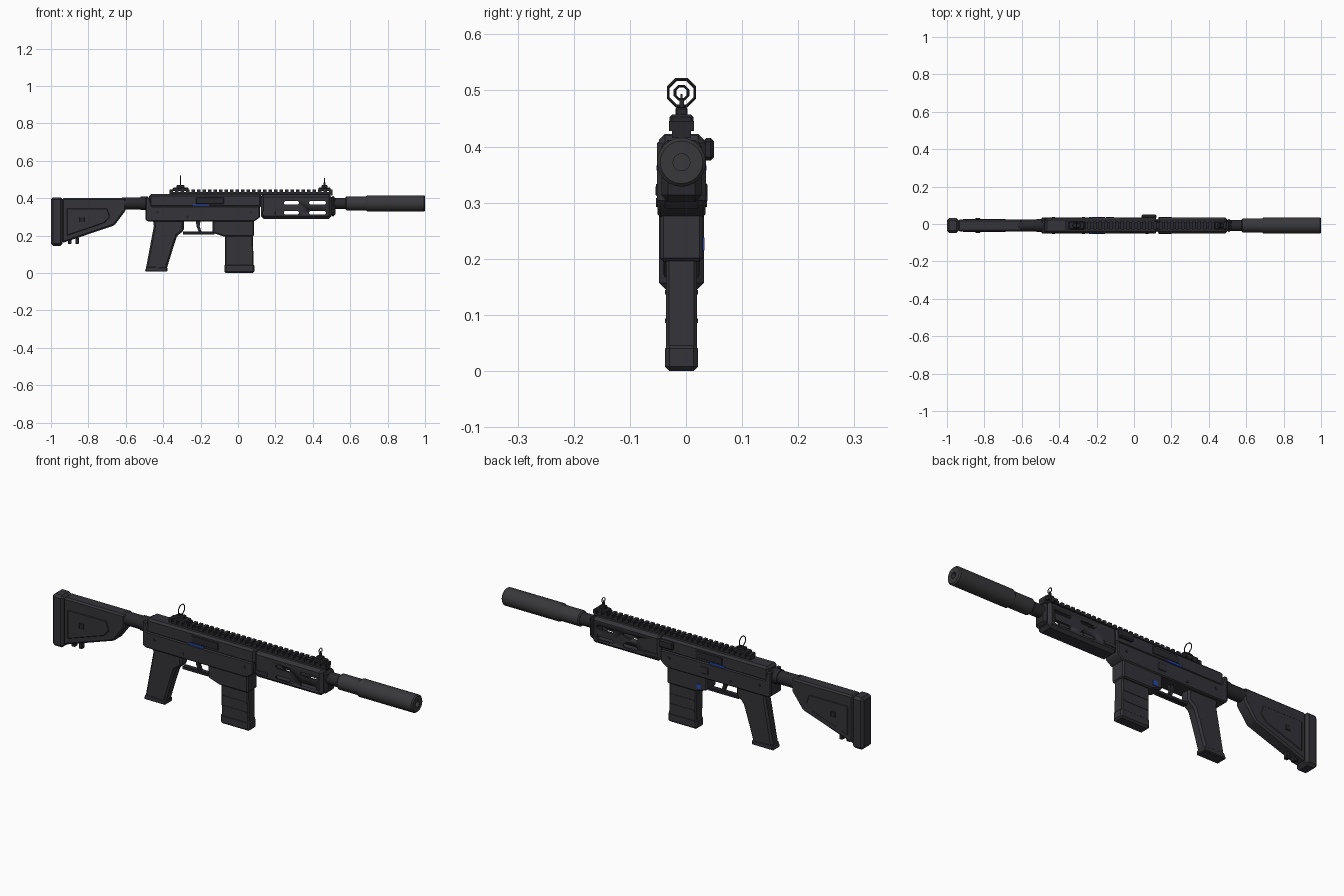
import bpy, bmesh, math
from mathutils import Matrix, Vector

if "Cube" in bpy.data.objects:
    bpy.data.objects.remove(bpy.data.objects["Cube"])

CY = -0.008      # centre plane of the body
AXIS = 0.372     # height of the barrel axis


def material(name, rgb):
    m = bpy.data.materials.new(name)
    m.diffuse_color = (*rgb, 1)
    m.use_nodes = True
    m.node_tree.nodes["Principled BSDF"].inputs["Base Color"].default_value = m.diffuse_color
    return m


BODY = material("charcoal", (0.034, 0.034, 0.041))
DARK = material("near_black", (0.022, 0.022, 0.026))
STEEL = material("dark_grey", (0.040, 0.040, 0.043))
BLUE = material("blue", (0.02, 0.07, 0.42))


def finish(name, bm, mat, bevel=0.0):
    bmesh.ops.recalc_face_normals(bm, faces=bm.faces[:])
    me = bpy.data.meshes.new(name)
    bm.to_mesh(me)
    bm.free()
    ob = bpy.data.objects.new(name, me)
    bpy.context.collection.objects.link(ob)
    me.materials.append(mat)
    bpy.ops.object.select_all(action='DESELECT')
    ob.select_set(True)
    bpy.context.view_layer.objects.active = ob
    if bevel:
        mod = ob.modifiers.new("edge", 'BEVEL')
        mod.width, mod.segments = bevel, 1
        mod.limit_method, mod.angle_limit = 'ANGLE', math.radians(30)
        bpy.ops.object.modifier_apply(modifier=mod.name)
    bpy.ops.object.shade_smooth_by_angle(angle=math.radians(30))
    return ob


def add_box(bm, x, y, z):
    """Box from (min, max) ranges."""
    r = (x, y, z)
    mid = Vector([(a + b) / 2 for a, b in r])
    size = [b - a for a, b in r]
    bmesh.ops.create_cube(bm, size=1, matrix=Matrix.Translation(mid) @ Matrix.Diagonal((*size, 1)))


def box(name, x, half, z, mat=BODY, bevel=0.0):
    bm = bmesh.new()
    add_box(bm, x, (CY - half, CY + half), z)
    return finish(name, bm, mat, bevel)


def side_box(name, x, z, y_in, y_out, side, mat=BODY, bevel=0.0):
    """Box on one flank, side -1 is front and +1 is back."""
    bm = bmesh.new()
    add_box(bm, x, sorted((CY + side * y_in, CY + side * y_out)), z)
    return finish(name, bm, mat, bevel)


def profile(name, pts, y0, y1, mat=BODY, bevel=0.0):
    """Side outline in x, z extruded across y."""
    bm = bmesh.new()
    f = bm.faces.new([bm.verts.new((x, y0, z)) for x, z in pts])
    ext = bmesh.ops.extrude_face_region(bm, geom=[f])
    vs = [v for v in ext['geom'] if isinstance(v, bmesh.types.BMVert)]
    bmesh.ops.translate(bm, verts=vs, vec=(0, y1 - y0, 0))
    return finish(name, bm, mat, bevel)


def lathe(name, pts, mat, seg=24):
    """Outline of (x, radius) turned around the barrel axis."""
    bm = bmesh.new()
    vs = [bm.verts.new((x, CY, AXIS + r)) for x, r in pts]
    es = [bm.edges.new(p) for p in zip(vs, vs[1:])]
    bmesh.ops.spin(bm, geom=vs + es, cent=(0, CY, AXIS), axis=(1, 0, 0), angle=math.tau, steps=seg)
    bmesh.ops.remove_doubles(bm, verts=bm.verts[:], dist=1e-5)
    return finish(name, bm, mat)


def pin(name, x, z, r, half, mat=DARK):
    bm = bmesh.new()
    bmesh.ops.create_cone(bm, cap_ends=True, segments=12, radius1=r, radius2=r, depth=half * 2,
                          matrix=Matrix.Translation((x, CY, z)) @ Matrix.Rotation(math.pi / 2, 4, 'X'))
    return finish(name, bm, mat)


def cut(ob, cutter):
    mod = ob.modifiers.new("cut", 'BOOLEAN')
    mod.operation, mod.solver, mod.object = 'DIFFERENCE', 'EXACT', cutter
    bpy.context.view_layer.objects.active = ob
    bpy.ops.object.modifier_apply(modifier=mod.name)
    bpy.data.objects.remove(cutter)


# Stock: butt pad, body and raised side panels
box("butt_pad", (-1.0, -0.938), 0.04, (0.145, 0.405), BODY, 0.012)
profile("stock_body", [(-0.94, 0.40), (-0.60, 0.40), (-0.60, 0.335), (-0.66, 0.255), (-0.94, 0.16)],
        CY - 0.032, CY + 0.032, BODY, 0.008)
for s, tag in ((-1, "front"), (1, "back")):
    y = sorted((CY + s * 0.030, CY + s * 0.0355))
    profile("stock_panel_" + tag, [(-0.915, 0.345), (-0.70, 0.345), (-0.685, 0.30), (-0.715, 0.268),
                                   (-0.915, 0.20)], *y, BODY, 0.003)
    side_box("stock_button_" + tag, (-0.848, -0.822), (0.272, 0.298), 0.03, 0.039, s, DARK, 0.002)
for x in (-0.90, -0.86):
    box("stock_foot", (x - 0.01, x + 0.01), 0.012, (0.155, 0.19), DARK, 0.003)
lathe("buffer_tube", [(-0.62, 0), (-0.62, 0.032), (-0.52, 0.032), (-0.52, 0.036), (-0.48, 0.036), (-0.48, 0)], DARK)

# Receiver halves
box("upper_receiver", (-0.475, 0.125), 0.040, (0.35, 0.422), BODY, 0.010)
profile("lower_receiver", [(-0.495, 0.405), (-0.475, 0.405), (-0.46, 0.357), (0.118, 0.357), (0.118, 0.298),
                           (0.085, 0.275), (-0.48, 0.275), (-0.495, 0.285)], CY - 0.043, CY + 0.043, BODY, 0.005)
profile("magazine_well", [(-0.135, 0.285), (0.085, 0.285), (0.085, 0.195), (-0.075, 0.195), (-0.135, 0.215)],
        CY - 0.038, CY + 0.038, BODY, 0.006)
for s, tag in ((-1, "front"), (1, "back")):
    side_box("port_cover_" + tag, (-0.225, -0.075), (0.368, 0.405), 0.035, 0.0425, s, DARK, 0.003)
    side_box("blue_strip_" + tag, (-0.24, -0.155), (0.357, 0.366), 0.038, 0.0445, s, BLUE)
side_box("side_button", (-0.15, -0.105), (0.30, 0.335), 0.04, 0.046, 1, BODY, 0.003)
side_box("magazine_release", (-0.105, -0.08), (0.215, 0.238), 0.035, 0.041, 1, BLUE)
for x, z in ((-0.43, 0.325), (-0.27, 0.30), (0.07, 0.325)):
    pin("receiver_pin", x, z, 0.008, 0.0455)
side_box("bolt_handle", (0.04, 0.12), (0.375, 0.415), 0.038, 0.058, 1, DARK, 0.006)

# Grip with flared foot
profile("grip", [(-0.455, 0.285), (-0.29, 0.285), (-0.29, 0.225), (-0.325, 0.20), (-0.345, 0.14),
                 (-0.385, 0.01), (-0.495, 0.01), (-0.45, 0.25)], CY - 0.027, CY + 0.027, BODY, 0.009)
profile("grip_foot", [(-0.488, 0.035), (-0.378, 0.03), (-0.378, 0.008), (-0.498, 0.008)],
        CY - 0.029, CY + 0.029, BODY, 0.004)

# Trigger and guard
box("trigger_guard", (-0.295, -0.125), 0.014, (0.206, 0.222), DARK, 0.003)
profile("trigger", [(-0.225, 0.28), (-0.20, 0.28), (-0.205, 0.25), (-0.195, 0.22), (-0.21, 0.22), (-0.222, 0.25)],
        CY - 0.008, CY + 0.008, DARK)

# Magazine with base and ribs
profile("magazine", [(-0.07, 0.21), (0.08, 0.21), (0.083, 0.03), (-0.068, 0.03)],
        CY - 0.0275, CY + 0.0275, BODY, 0.005)
box("magazine_base", (-0.073, 0.088), 0.0295, (0.0, 0.048), BODY, 0.008)
for z in (0.09, 0.14):
    box("magazine_rib", (-0.06, 0.074), 0.0295, (z - 0.004, z + 0.004), BODY)

# Hollow handguard with see-through slots
guard = box("handguard", (0.122, 0.50), 0.0435, (0.29, 0.42), BODY, 0.014)
cut(guard, box("guard_bore", (0.15, 0.49), 0.033, (0.302, 0.408)))
for x in ((0.245, 0.325), (0.38, 0.47)):
    for z in (0.322, 0.375):
        cut(guard, box("slot_cutter", x, 0.1, (z - 0.0095, z + 0.0095), BODY, 0.006))
box("handguard_cap", (0.495, 0.52), 0.036, (0.302, 0.412), DARK, 0.012)
for s in (-1, 1):
    side_box("guard_lug", (0.13, 0.20), (0.312, 0.330), 0.040, 0.0465, s, BODY, 0.002)

# Toothed top rail
bm = bmesh.new()
add_box(bm, (-0.365, 0.505), (CY - 0.017, CY + 0.017), (0.415, 0.433))
for i in range(30):
    x = -0.365 + i * 0.0294
    add_box(bm, (x, x + 0.017), (CY - 0.022, CY + 0.022), (0.428, 0.446))
finish("top_rail", bm, DARK)

# Ring sights on stepped bases
for tag, x, w, r, t in (("rear", -0.307, 0.042, 0.0255, 0.0028), ("front", 0.463, 0.032, 0.0125, 0.0025)):
    box(tag + "_sight_base", (x - w, x + w), 0.021, (0.438, 0.457), DARK, 0.004)
    box(tag + "_sight_block", (x - w * 0.5, x + w * 0.5), 0.011, (0.45, 0.470), DARK, 0.003)
    box(tag + "_sight_stem", (x - 0.005, x + 0.005), 0.004, (0.465, 0.496 - r + 0.001), DARK)
    bpy.ops.mesh.primitive_torus_add(major_segments=8, minor_segments=4, major_radius=r, minor_radius=t,
                                     location=(x, CY, 0.496), rotation=(0, math.pi / 2, 0))
    ring = bpy.context.object
    ring.name = tag + "_sight_ring"
    ring.data.transform(Matrix.Rotation(math.pi / 8, 4, 'Z'))
    ring.data.materials.append(DARK)
profile("front_sight_post", [(0.459, 0.47), (0.467, 0.47), (0.464, 0.494), (0.462, 0.494)],
        CY - 0.0015, CY + 0.0015, DARK)

# Barrel and suppressor with bore
lathe("barrel", [(0.49, 0), (0.49, 0.03), (0.59, 0.03), (0.59, 0)], DARK)
lathe("suppressor", [(0.575, 0), (0.575, 0.032), (0.581, 0.038), (0.685, 0.038), (0.693, 0.0435), (0.994, 0.0435),
                     (1.0, 0.038), (1.0, 0.015), (0.95, 0.015), (0.95, 0)], STEEL)
